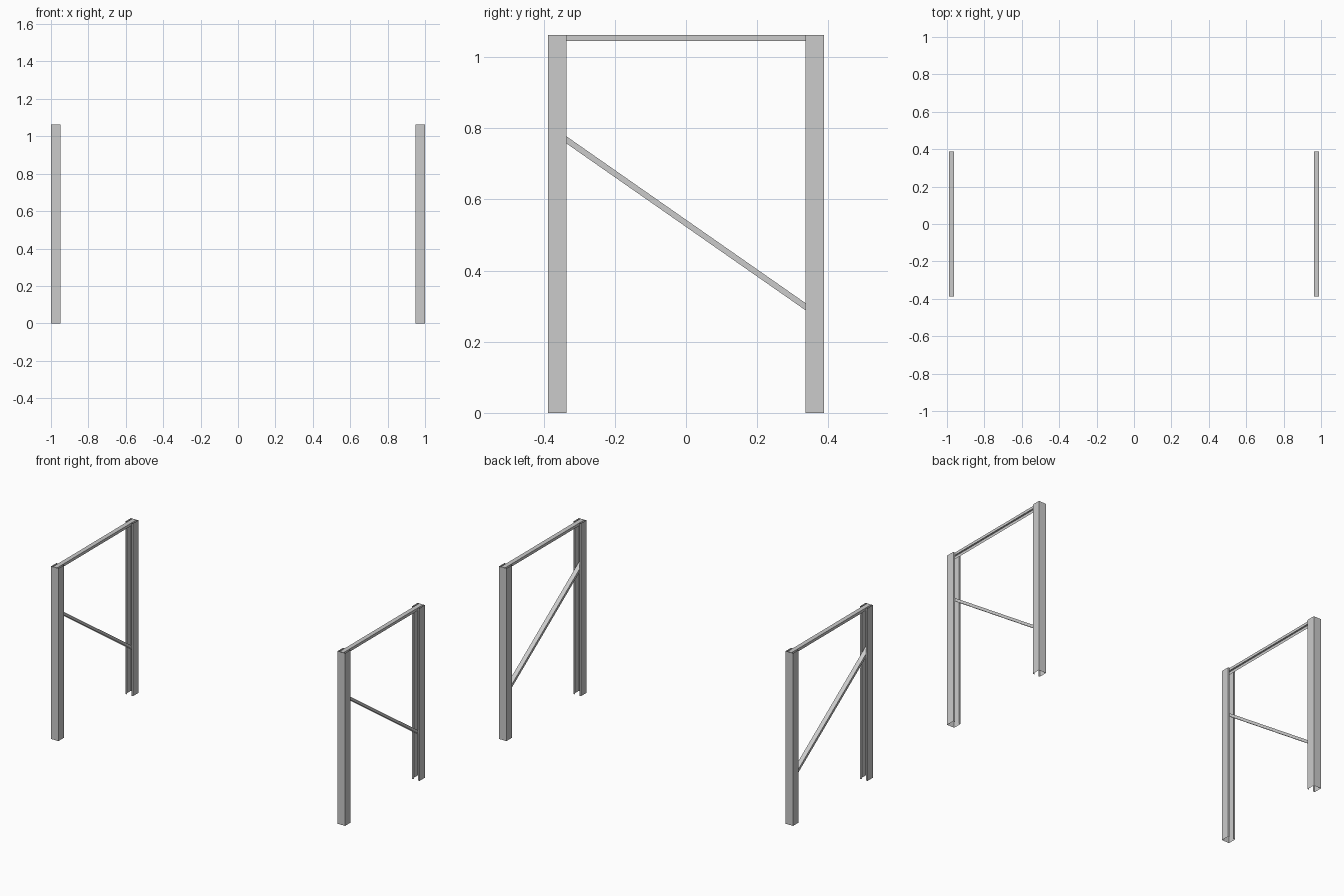
import bpy
from mathutils import Vector

if "Cube" in bpy.data.objects:
    bpy.data.objects.remove(bpy.data.objects["Cube"])

HEIGHT = 1.062
FRAME_X = 0.975      # centre plane of each end frame
OUT_Y = 0.388        # outer face of the uprights
IN_Y = 0.336         # lipped, open face of the uprights


def sheet(name, profile, offset):
    """Sweep an open profile along an offset into a thin folded sheet."""
    n = len(profile)
    start = [Vector(p) for p in profile]
    verts = start + [p + Vector(offset) for p in start]
    faces = [(i, i + 1, n + i + 1, n + i) for i in range(n - 1)]
    mesh = bpy.data.meshes.new(name)
    mesh.from_pydata(verts, [], faces)
    obj = bpy.data.objects.new(name, mesh)
    bpy.context.collection.objects.link(obj)
    return obj


def upright(name, x, side):
    # Lipped channel, open towards the middle of the frame
    w, gap = 0.025, 0.014
    pts = [(gap, IN_Y), (w, IN_Y), (w, OUT_Y),
           (-w, OUT_Y), (-w, IN_Y), (-gap, IN_Y)]
    # Rotate half a turn for the front post so the normals stay outward
    profile = [(x - side * px, side * py, 0) for px, py in pts]
    obj = sheet(name, profile, (0, 0, HEIGHT))
    obj.data.flip_normals()
    return obj


def rail(name, x, z_front, z_back, depth):
    # Downward-open channel, its ends tucked inside the uprights
    w, y = 0.0138, OUT_Y - 0.001
    profile = [(x - w, -y, z_front - depth), (x - w, -y, z_front),
               (x + w, -y, z_front), (x + w, -y, z_front - depth)]
    obj = sheet(name, profile, (0, 2 * y, z_back - z_front))
    obj.data.flip_normals()
    return obj


# Two identical end frames
for label, x in (("left", -FRAME_X), ("right", FRAME_X)):
    upright(f"{label}_front_upright", x, -1)
    upright(f"{label}_back_upright", x, 1)
    rail(f"{label}_top_rail", x, HEIGHT, HEIGHT, 0.017)
    rail(f"{label}_diagonal_brace", x, 0.813, 0.273, 0.020)

# Consistent outward normals on every sheet
for obj in bpy.context.collection.objects:
    centre = sum((v.co for v in obj.data.vertices), Vector()) / len(obj.data.vertices)
    face = max(obj.data.polygons, key=lambda p: p.area)
    if face.normal.dot(face.center - centre) < 0:
        obj.data.flip_normals()
